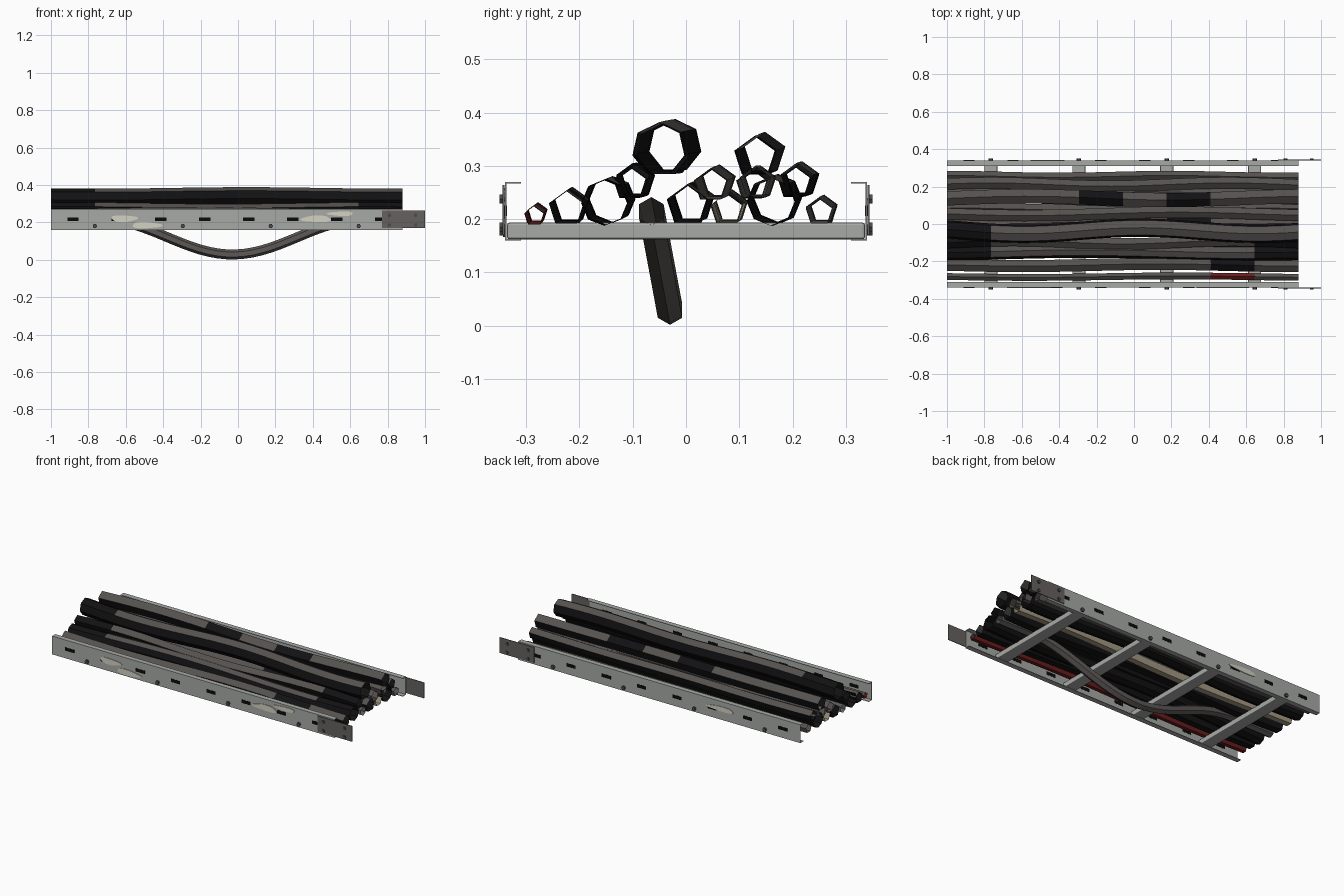
import bpy, bmesh, math, random
from mathutils import Vector

if "Cube" in bpy.data.objects:
    bpy.data.objects.remove(bpy.data.objects["Cube"])

random.seed(4)


def material(name, rgb):
    m = bpy.data.materials.new(name)
    m.diffuse_color = (*rgb, 1)
    m.use_nodes = True
    m.node_tree.nodes["Principled BSDF"].inputs["Base Color"].default_value = m.diffuse_color
    return m


GALV = material("galvanised steel", (0.38, 0.40, 0.38))
DARK = material("dull plate steel", (0.13, 0.12, 0.115))
BOLT = material("bolt steel", (0.07, 0.07, 0.07))
STAIN = material("pale stain", (0.66, 0.64, 0.54))
HOLE = material("slot black", (0.003, 0.003, 0.003))
BLACK = material("black sheath", (0.006, 0.006, 0.007))
GREY = material("grey sheath", (0.11, 0.10, 0.095))
RED = material("red sheath", (0.14, 0.012, 0.012))
BEIGE = material("beige sheath", (0.38, 0.33, 0.24))
DUST = material("dust", (0.09, 0.083, 0.078))

X0, X1 = -1.0, 0.88
SEG = (X1 - X0) / 8
RUNGS = [X0 + SEG * k for k in (1, 3, 5, 7)]


def finish(name, bm, *mats):
    bmesh.ops.recalc_face_normals(bm, faces=bm.faces)
    me = bpy.data.meshes.new(name)
    bm.to_mesh(me)
    bm.free()
    for m in mats:
        me.materials.append(m)
    ob = bpy.data.objects.new(name, me)
    bpy.context.collection.objects.link(ob)
    return ob


def box(name, lo, hi, mat, bevel=0):
    bm = bmesh.new()
    bmesh.ops.create_cube(bm, size=1)
    for v in bm.verts:
        v.co = Vector([(a + b) / 2 + c * (b - a) for a, b, c in zip(lo, hi, v.co)])
    ob = finish(name, bm, mat)
    if bevel:
        mod = ob.modifiers.new("soft_edge", 'BEVEL')
        mod.width, mod.segments = bevel, 2
    return ob


def prism(name, outline, mat, vec):
    """Extrude a closed 3D outline along vec."""
    bm = bmesh.new()
    f = bm.faces.new([bm.verts.new(p) for p in outline])
    ext = bmesh.ops.extrude_face_region(bm, geom=[f])["geom"]
    bmesh.ops.translate(bm, vec=vec, verts=[g for g in ext if isinstance(g, bmesh.types.BMVert)])
    return finish(name, bm, mat)


def bolt(name, x, z, side, y=0.34, r=0.012, h=0.01):
    ring = [(x + r * math.cos(a * math.pi / 3), side * y, z + r * math.sin(a * math.pi / 3))
            for a in range(6)]
    prism(name, ring, BOLT, (0, side * h, 0))


def stain(name, x, z, a, b, side):
    pts = []
    for k in range(20):
        t = k * math.tau / 20
        w = 1 + 0.12 * math.sin(3 * t + x * 9)
        pts.append((x + a * w * math.cos(t), side * 0.34, z + b * w * math.sin(t)))
    prism(name, pts, STAIN, (0, side * 0.0035, 0))


# Side rails: C channels with slots, bolts and splice plates
T = 0.003
CHANNEL = [(0.31, 0.16), (0.34, 0.16), (0.34, 0.27), (0.31, 0.27),
           (0.31, 0.27 - T), (0.34 - T, 0.27 - T), (0.34 - T, 0.16 + T), (0.31, 0.16 + T)]
for side, label in ((-1, "front"), (1, "back")):
    prism(label + "_rail", [(X0, side * y, z) for y, z in CHANNEL], GALV, (X1 - X0, 0, 0))
    for k in range(8):
        x = X0 + SEG * (k + 0.5)
        ys = sorted((side * 0.336, side * 0.341))
        box(label + "_slot", (x - 0.03, ys[0], 0.206), (x + 0.03, ys[1], 0.226), HOLE)
    for x in RUNGS:
        bolt(label + "_rung_bolt", x, 0.18, side)
    ys = sorted((side * 0.3405, side * 0.3445))
    box(label + "_splice_plate", (0.77, ys[0], 0.17), (1.0, ys[1], 0.264), DARK)
    for x in (0.81, 0.95):
        for z in (0.185, 0.238):
            bolt(label + "_splice_bolt", x, z, side, 0.344, 0.01, 0.006)

# Pale stains on the rail webs
for x, z, a, b in ((-0.61, 0.22, 0.07, 0.018), (-0.49, 0.184, 0.08, 0.017),
                   (0.42, 0.218, 0.08, 0.018), (0.55, 0.246, 0.07, 0.012)):
    stain("front_stain", x, z, a, b, -1)
stain("back_stain", -0.47, 0.225, 0.09, 0.014, 1)

# Rungs
for x in RUNGS:
    box("rung", (x - 0.035, -0.336, 0.162), (x + 0.035, 0.336, 0.194), GALV, 0.005)


def cable(name, path, r, n, mat, clean=(), dusty=True):
    """Open tube; upward faces carry dust except in the clean lengths."""
    bm = bmesh.new()
    rings = []
    for i, p in enumerate(path):
        t = path[min(i + 1, len(path) - 1)] - path[max(i - 1, 0)]
        up = Vector((-t.z, 0, t.x)).normalized()
        out = Vector((0, 1, 0))
        rings.append([bm.verts.new(p + r * (up * math.cos(k * math.tau / n)
                                            + out * math.sin(k * math.tau / n)))
                      for k in range(n)])
    for a, b in zip(rings, rings[1:]):
        for k in range(n):
            f = bm.faces.new((a[k], a[(k + 1) % n], b[(k + 1) % n], b[k]))
            seg = int((f.calc_center_median().x - X0) / SEG)
            if dusty and math.cos((k + 0.5) * math.tau / n) > 0.5 and seg not in clean:
                f.material_index = 1
    return finish(name, bm, mat, DUST)


def xs(count):
    return [X0 + (X1 - X0) * i / count for i in range(count + 1)]


# Cable runs: y, z, radius, sides, sheath, sway, lengths without dust
RUNS = [
    (-0.285, 0.209, 0.019, 5, RED, 0.004, (6,)),
    (-0.225, 0.223, 0.034, 5, BLACK, 0.006, (6,)),
    (-0.15, 0.234, 0.043, 8, BLACK, 0.008, (0, 7)),
    (-0.10, 0.270, 0.032, 5, BLACK, 0.009, (0, 7)),
    (-0.043, 0.334, 0.050, 7, BLACK, 0.016, (0,)),
    (0.005, 0.229, 0.039, 5, BLACK, 0.008, (5,)),
    (0.047, 0.267, 0.032, 5, GREY, 0.009, ()),
    (0.082, 0.221, 0.031, 5, BEIGE, 0.006, (5,)),
    (0.130, 0.267, 0.030, 5, GREY, 0.009, ()),
    (0.162, 0.236, 0.045, 8, BLACK, 0.007, ()),
    (0.148, 0.320, 0.040, 5, BLACK, 0.010, (3, 5)),
    (0.208, 0.272, 0.032, 5, BLACK, 0.009, ()),
    (0.250, 0.216, 0.026, 5, GREY, 0.005, ()),
]
for y, z, r, n, mat, sway, clean in RUNS:
    k, p = random.uniform(3.5, 5.5), random.uniform(0, math.tau)
    path = [Vector((x, y + sway * (math.sin(k * x + p) - math.sin(k * X1 + p)),
                    z + 0.004 * math.sin(4 * x + p))) for x in xs(32)]
    cable("cable", path, r, n, mat, clean)

# Loose cable hanging below the tray between the outer rungs
path = []
for x in xs(40):
    d = x + 0.03
    drop = math.cos(math.pi * d / 1.4) ** 2 if abs(d) < 0.7 else 0
    path.append(Vector((x, -0.065 + 0.035 * drop, 0.215 - 0.187 * drop)))
cable("sagging_cable", path, 0.0265, 6, GREY, dusty=False)
